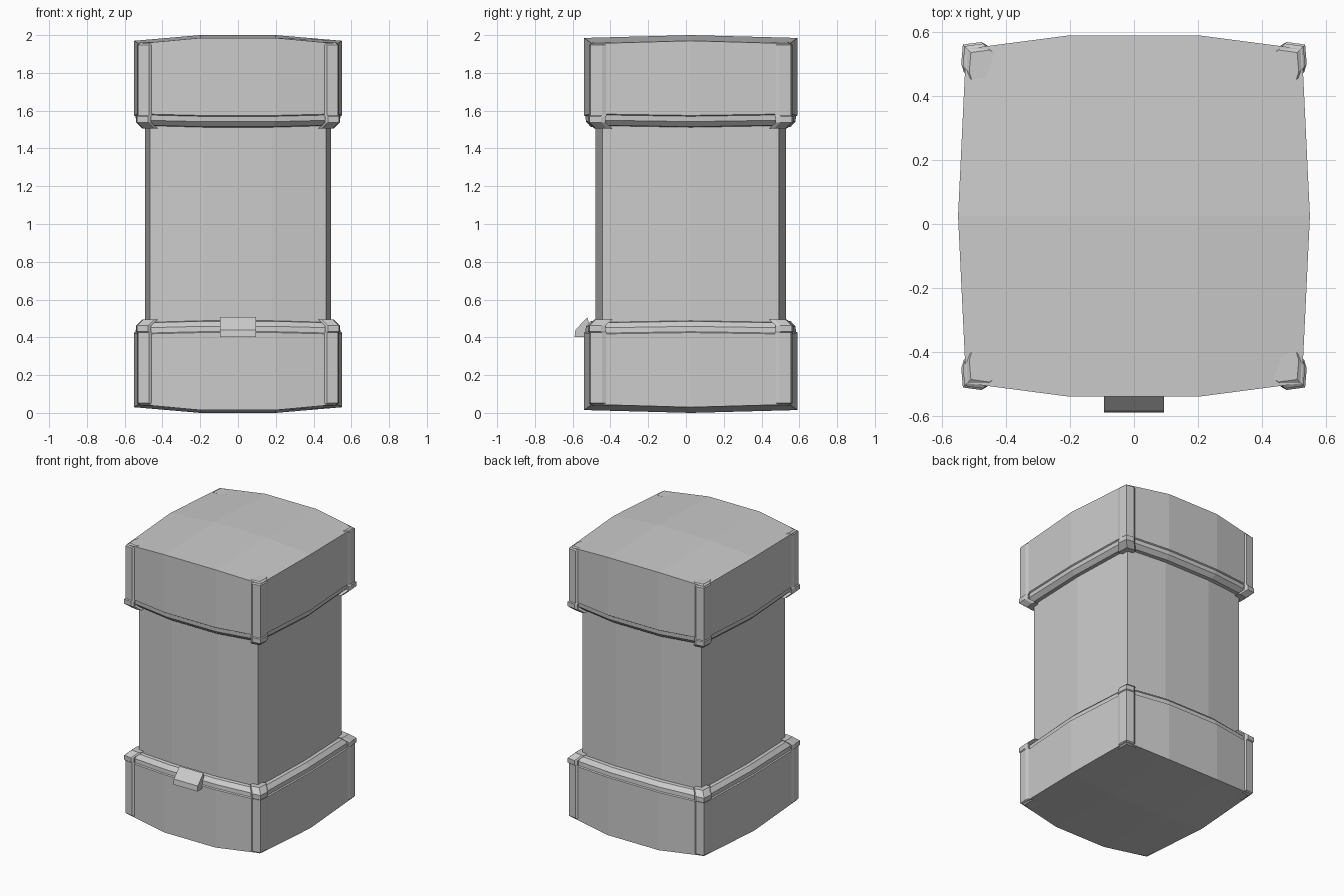
import bpy, bmesh

if "Cube" in bpy.data.objects:
    bpy.data.objects.remove(bpy.data.objects["Cube"])

YC = 0.025  # the body sits slightly back because of the front latch


def finish(bm, name):
    bmesh.ops.recalc_face_normals(bm, faces=bm.faces[:])
    me = bpy.data.meshes.new(name)
    bm.to_mesh(me)
    bm.free()
    ob = bpy.data.objects.new(name, me)
    bpy.context.collection.objects.link(ob)
    return ob


def outline(flat, front, cx, cy, side, zs):
    """Ten-sided bulged rectangle; zs = heights at front edge, corner, side."""
    ze, zc, zm = zs
    q = [(flat, -front, ze), (cx, -cy, zc), (side, 0, zm), (cx, cy, zc), (flat, front, ze)]
    return q + [(-x, y, z) for x, y, z in reversed(q)]


def ring(bm, pts, flip):
    return [bm.verts.new((x, y + YC, 2 - z if flip else z)) for x, y, z in pts]


def bridge(bm, rings):
    for a, b in zip(rings, rings[1:]):
        n = len(a)
        for i in range(n):
            j = (i + 1) % n
            bm.faces.new((a[i], a[j], b[j], b[i]))


def cap_ring(inset, z, drop=0.008):
    return outline(0.2 - inset * 0.4, 0.565 - inset, 0.525 - inset, 0.5225 - inset,
                   0.55 - inset, (z, z - drop, z))


BODY = (0.18, 0.505, 0.467, 0.4675, 0.493)


def make_cap(name, flip):
    bm = bmesh.new()
    end = outline(0.2, 0.565, 0.525, 0.5225, 0.55, (0.015, 0.045, 0.03))
    loops = [end, cap_ring(0, 0.425), cap_ring(0.008, 0.43), cap_ring(0.01, 0.458),
             cap_ring(0.035, 0.485), outline(*BODY, (0.488, 0.48, 0.488))]
    rings = [ring(bm, p, flip) for p in loops]
    bridge(bm, rings)
    # crowned end surface
    r = rings[0]
    right, left = ring(bm, [(0.2, 0, 0), (-0.2, 0, 0)], flip)
    for f in ((r[0], r[1], r[2], right), (right, r[2], r[3], r[4]),
              (r[5], r[6], r[7], left), (left, r[7], r[8], r[9]),
              (r[9], r[0], right, left), (left, right, r[4], r[5])):
        bm.faces.new(f)
    finish(bm, name)


def make_corner_strips(name, flip):
    sect = [(0.455, 0.529), (0.472, 0.539), (0.53, 0.531), (0.535, 0.47),
            (0.527, 0.445), (0.46, 0.46)]
    levels = [(0.02, 0.036), (0, 0.052), (0, 0.425), (-0.005, 0.43),
              (-0.005, 0.462), (0.03, 0.495)]
    bm = bmesh.new()
    for sx in (-1, 1):
        for sy in (-1, 1):
            rings = [ring(bm, [(sx * (x - d), sy * (y - d), z) for x, y in sect], flip)
                     for d, z in levels]
            bridge(bm, rings)
            bm.faces.new(rings[0])
            bm.faces.new(rings[-1])
    finish(bm, name)


# central column
bm = bmesh.new()
bridge(bm, [ring(bm, outline(*BODY, (z, z, z)), False) for z in (0.47, 1.53)])
finish(bm, "body")

# end caps and their corner guards
for label, flip in (("bottom", False), ("top", True)):
    make_cap(label + "_cap", flip)
    make_corner_strips(label + "_corner_strips", flip)

# front latch
profile = [(-0.59, 0.403), (-0.585, 0.44), (-0.522, 0.507), (-0.51, 0.46), (-0.53, 0.403)]
bm = bmesh.new()
ends = [[bm.verts.new((x, y, z)) for y, z in profile] for x in (-0.094, 0.094)]
bridge(bm, ends)
for e in ends:
    bm.faces.new(e)
finish(bm, "front_latch")
